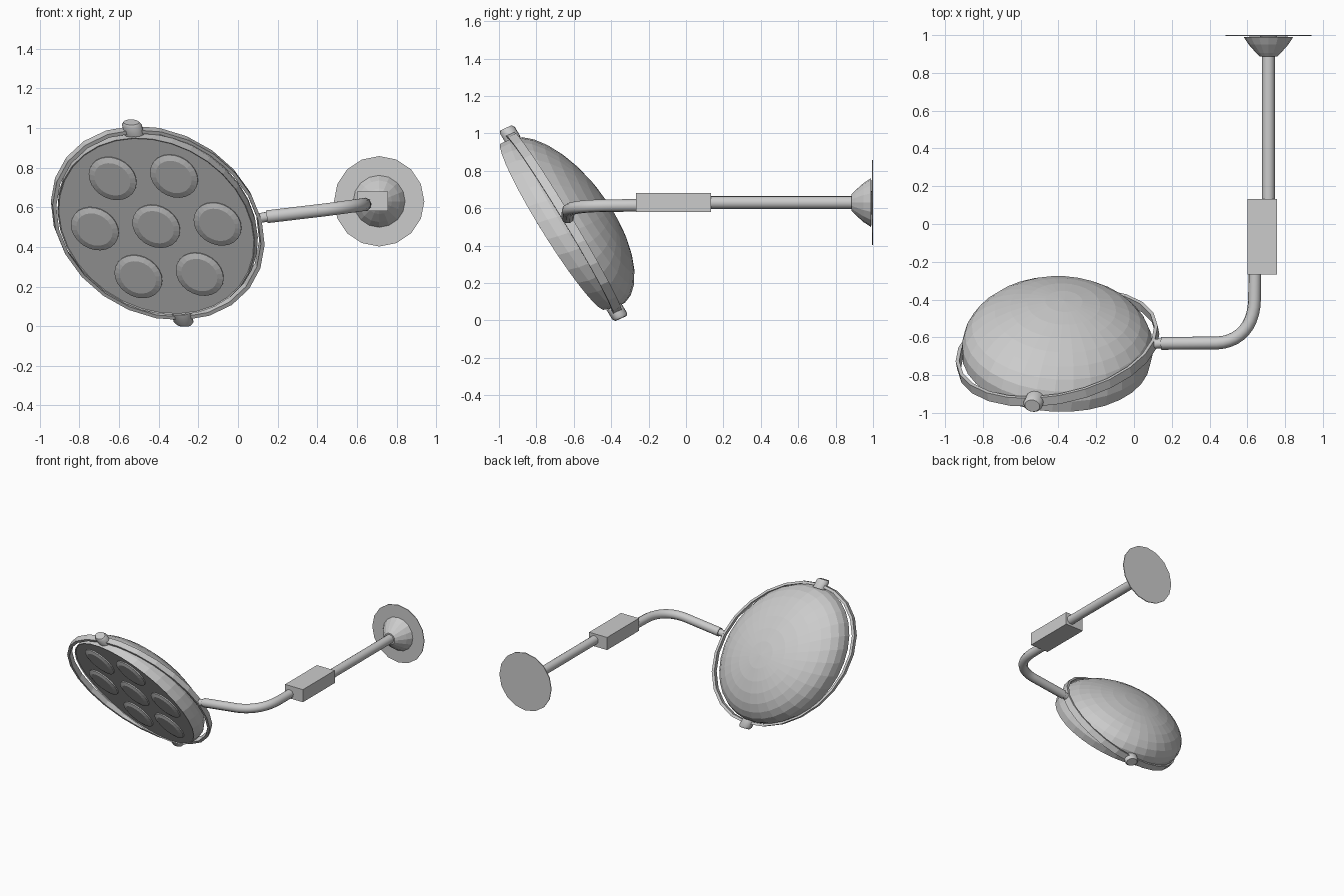
import bpy, bmesh
from math import sin, cos, pi
from mathutils import Matrix, Vector

if "Cube" in bpy.data.objects:
    bpy.data.objects.remove(bpy.data.objects["Cube"])


def frame(a, b, n, c):
    """4x4 matrix from three axes and an origin."""
    return Matrix([[a[i], b[i], n[i], c[i]] for i in range(3)] + [[0, 0, 0, 1]])


def lathe(name, profile, matrix, seg, closed=False, smooth=False):
    """Spin a (radius, height) profile round the local z axis."""
    bm = bmesh.new()
    rings = []
    for r, h in profile:
        if r == 0:
            rings.append([bm.verts.new((0, 0, h))] * seg)
        else:
            rings.append([bm.verts.new((r * cos(2 * pi * i / seg), r * sin(2 * pi * i / seg), h))
                          for i in range(seg)])
    pairs = list(zip(rings, rings[1:]))
    if closed:
        pairs.append((rings[-1], rings[0]))
    for lo, hi in pairs:
        for i in range(seg):
            j = (i + 1) % seg
            bm.faces.new(dict.fromkeys((lo[i], lo[j], hi[j], hi[i])))
    bm.transform(matrix)
    bmesh.ops.recalc_face_normals(bm, faces=bm.faces)
    me = bpy.data.meshes.new(name)
    bm.to_mesh(me)
    bm.free()
    ob = bpy.data.objects.new(name, me)
    bpy.context.collection.objects.link(ob)
    if smooth:
        bpy.context.view_layer.objects.active = ob
        bpy.ops.object.select_all(action='DESELECT')
        ob.select_set(True)
        bpy.ops.object.shade_smooth_by_angle(angle=0.7)
    return ob


def tube(name, points, radius):
    cu = bpy.data.curves.new(name, 'CURVE')
    cu.dimensions = '3D'
    cu.bevel_depth = radius
    cu.bevel_resolution = 3
    cu.use_fill_caps = True
    sp = cu.splines.new('POLY')
    sp.points.add(len(points) - 1)
    for p, co in zip(sp.points, points):
        p.co = (*co, 1)
    ob = bpy.data.objects.new(name, cu)
    bpy.context.collection.objects.link(ob)


# Yoke frame: A towards the arm, B along the pivots, N towards the back (slightly sheared)
C = Vector((-0.405, -0.655, 0.52))
A = Vector((0.52, 0.02, 0.025))
B = Vector((-0.126, -0.29, 0.48))
N = Vector((-0.05, 0.245, 0.11))
YOKE = frame(A, B, N, C)
# The bowl is swung a little about the pivots
BOWL = frame((0.52, -0.09, 0.02), B, (0.035, 0.25, 0.075), C)

# Bowl with front face
dome = [(0.945 * cos(k * pi / 16), sin(k * pi / 16)) for k in range(8)] + [(0, 1)]
lathe("lamp_bowl", [(0, -0.2), (0.92, -0.2), (0.93, -0.23)] + dome, BOWL, 32)

# Seven lenses: one in the middle, six around it
lens = [(0, 0.0), (0.225, 0.0), (0.225, -0.04), (0.17, -0.08), (0, -0.08)]
spots = [(0, 0)] + [(0.595 * cos(k * pi / 3), 0.595 * sin(k * pi / 3)) for k in range(6)]
for i, (u, v) in enumerate(spots):
    lathe(f"lens_{i}", lens, BOWL @ Matrix.Translation((u, v, -0.195)), 24)

# Yoke ring around the bowl
lathe("yoke_ring", [(0.965, -0.09), (1.0, -0.09), (1.0, 0.09), (0.965, 0.09)], YOKE, 24, closed=True)

# Pivot knobs at the two ends of B
for name, s in (("upper_pivot", 1), ("lower_pivot", -1)):
    lathe(name, [(0, 0.93), (0.095, 0.93), (0.095, 1.035), (0.075, 1.06), (0, 1.06)],
          frame(A, N * 1.7, B * s, C), 16, smooth=True)

# Arm: thin stub, straight part, bend, part entering the joint box
stub = C + A * 0.985
start = Vector((0.145, -0.632, 0.552))
tube("arm_stub", [stub, start + (start - stub) * 0.2], 0.026)
p0, p1, p2 = Vector((0.44, -0.63, 0.587)), Vector((0.635, -0.62, 0.613)), Vector((0.638, -0.40, 0.614))
bend = []
for k in range(11):
    t = k / 10
    mid = p0.lerp(p1, 0.62) * (1 - t) + p2.lerp(p1, 0.62) * t
    bend.append(p0 * (1 - t) ** 3 + mid * 3 * t * (1 - t) + p2 * t ** 3)
tube("bent_arm", [start] + bend + [(0.64, -0.25, 0.615)], 0.034)

# Joint box
bpy.ops.mesh.primitive_cube_add(size=1, location=(0.679, -0.067, 0.63))
box = bpy.context.object
box.name = "joint_box"
box.scale = (0.157, 0.4, 0.1)

# Wall rod, bell and plate, spun about the y axis
WALL = frame((1, 0, 0), (0, 0, 1), (0, 1, 0), (0.712, 0, 0.63))
lathe("wall_rod", [(0, 0.12), (0.034, 0.12), (0.034, 0.9), (0, 0.9)], WALL, 16, smooth=True)
lathe("wall_bell", [(0, 0.886), (0.045, 0.886), (0.065, 0.905), (0.105, 0.95), (0.131, 0.99), (0, 0.996)], WALL, 16)
lathe("wall_plate", [(0, 0.994), (0.228, 0.994), (0.228, 1.0), (0, 1.0)], WALL, 16)
